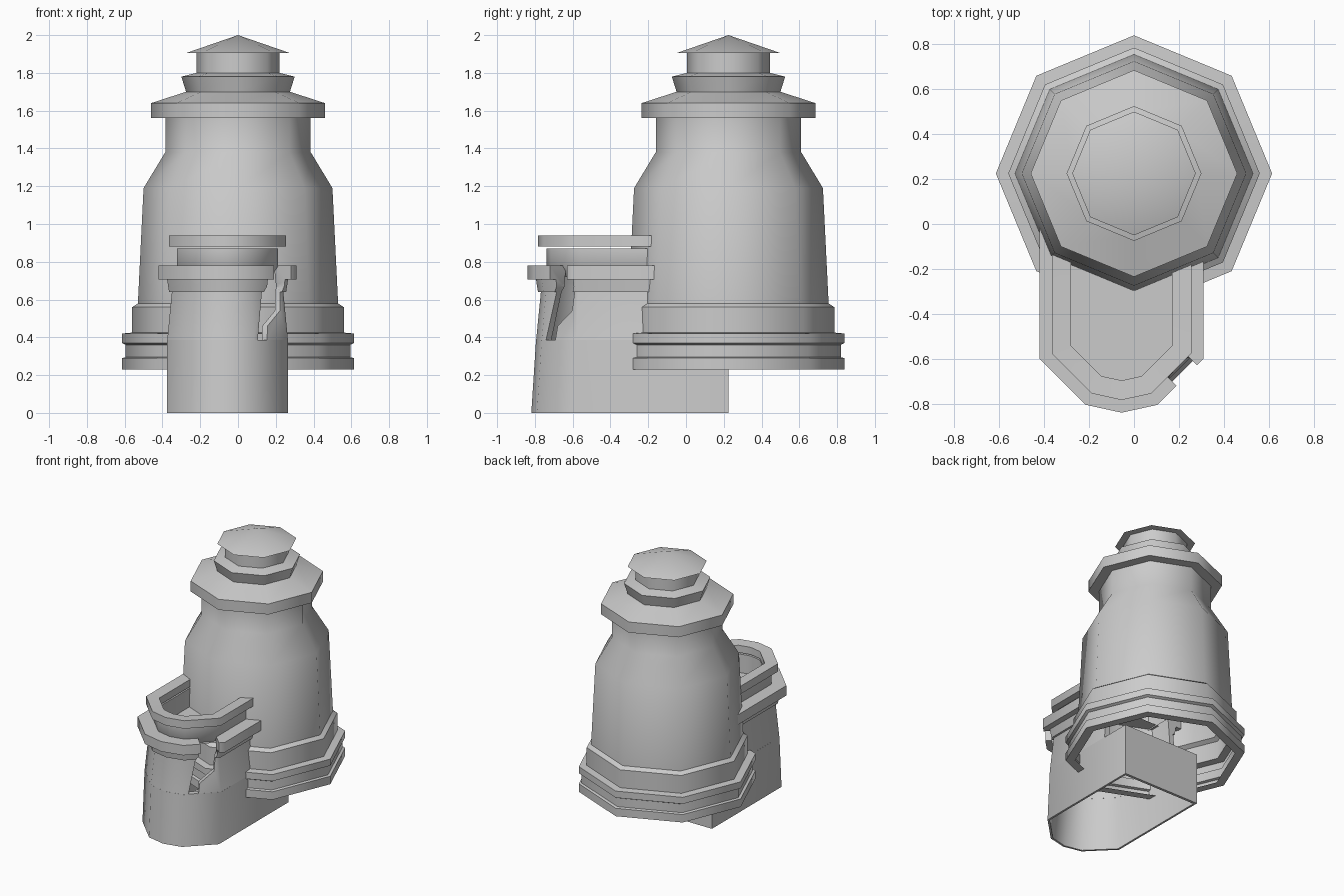
import bpy, bmesh
from math import cos, sin, tau, radians
from mathutils import Vector

cube = bpy.data.objects.get("Cube")
if cube:
    bpy.data.objects.remove(cube)

stone = bpy.data.materials.new("pale grey stone")
stone.use_nodes = True
GREY = (0.6, 0.6, 0.6, 1)
stone.diffuse_color = GREY
stone.node_tree.nodes["Principled BSDF"].inputs["Base Color"].default_value = GREY


def make(name, bm):
    bmesh.ops.recalc_face_normals(bm, faces=bm.faces)
    mesh = bpy.data.meshes.new(name)
    bm.to_mesh(mesh)
    bm.free()
    mesh.materials.append(stone)
    ob = bpy.data.objects.new(name, mesh)
    bpy.context.collection.objects.link(ob)
    return ob


def activate(ob):
    bpy.ops.object.select_all(action='DESELECT')
    ob.select_set(True)
    bpy.context.view_layer.objects.active = ob


def lathe(name, profile, sides=8, centre_y=0.225):
    """Turn an (r, z) profile into an eight-sided shell."""
    bm = bmesh.new()
    rings = []
    for r, z in profile:
        if r == 0:
            rings.append([bm.verts.new((0, centre_y, z))] * sides)
        else:
            rings.append([bm.verts.new((r * cos(tau * i / sides), centre_y + r * sin(tau * i / sides), z))
                          for i in range(sides)])
    for a, b in zip(rings, rings[1:]):
        for i in range(sides):
            j = (i + 1) % sides
            bm.faces.new(list(dict.fromkeys((a[i], a[j], b[j], b[i]))))
    return make(name, bm)


def bay_outline(inset, back):
    """Bay plan: two straight sides and a faceted nose, mitred inward."""
    half = [(-0.365, back), (-0.365, -0.6), (-0.16, -0.805)]
    plan = half + [(0, -0.84)] + [(-x, y) for x, y in reversed(half)]
    pts = [Vector(p) for p in plan]
    normals = []
    for a, b in zip(pts, pts[1:]):
        d = (b - a).normalized()
        normals.append(Vector((-d.y, d.x)))
    out = []
    for i, p in enumerate(pts):
        n0, n1 = normals[max(i - 1, 0)], normals[min(i, len(normals) - 1)]
        out.append(p + (n0 + n1) * inset / (1 + n0.dot(n1)) + Vector((-0.055, 0)))
    return out


def sweep_bay(name, section, back=0.0):
    """Sweep a closed (inset, z) section round the bay plan."""
    bm = bmesh.new()
    loops = [[bm.verts.new((p.x, p.y, z)) for p in bay_outline(d, back)] for d, z in section]
    n = len(loops)
    for k in range(n):
        a, b = loops[k], loops[(k + 1) % n]
        for i in range(len(a) - 1):
            bm.faces.new((a[i], a[i + 1], b[i + 1], b[i]))
    for end in (0, -1):
        bm.faces.new([l[end] for l in loops])
    return make(name, bm)


# Tower
parts = [lathe("tower_body", [
    (0.55, 0.23), (0.615, 0.23), (0.615, 0.29), (0.595, 0.295), (0.595, 0.36), (0.615, 0.37),
    (0.615, 0.42), (0.56, 0.425), (0.56, 0.56), (0.53, 0.58), (0.5, 1.19), (0.385, 1.38), (0.385, 1.58)])]
parts.append(lathe("tower_cornice", [
    (0.38, 1.56), (0.46, 1.56), (0.46, 1.64), (0.275, 1.7), (0.3, 1.78), (0.22, 1.8), (0.22, 1.91)]))
parts.append(lathe("tower_cap", [(0.215, 1.905), (0.275, 1.905), (0, 2.0)]))

# Bay
base = sweep_bay("bay_base", [(0.045, 0), (0.045, 0.385), (0.085, 0.385), (0.06, 0)], 0.225)
for v in base.data.vertices:
    if v.co.z < 0.01 and v.co.y < -0.5:
        v.co.y -= 0.025
wall = sweep_bay("bay_wall", [(0.045, 0.38), (0.07, 0.64), (0.07, 0.68), (0.11, 0.68), (0.085, 0.38)])
ledge = sweep_bay("bay_ledge", [(0.055, 0.64), (0.045, 0.705), (0, 0.705), (0, 0.78), (0.12, 0.78), (0.105, 0.64)])
parts += [base, wall, ledge]
parts.append(sweep_bay("bay_parapet", [(0.098, 0.775), (0.098, 0.87), (0.14, 0.87), (0.14, 0.72)]))
parts.append(sweep_bay("bay_rim", [(0.055, 0.88), (0.055, 0.94), (0.14, 0.935), (0.14, 0.88)]))

# Floor inside the bay
bm = bmesh.new()
bm.faces.new([bm.verts.new((p.x, p.y, 0.73)) for p in bay_outline(0.11, -0.1)])
parts.append(make("bay_floor", bm))

# Back wall of the bay base
bm = bmesh.new()
bmesh.ops.create_cube(bm, size=1)
for v in bm.verts:
    v.co = (v.co.x * 0.64 - 0.055, 0.215 + v.co.y * 0.02, 0.1925 + v.co.z * 0.385)
parts.append(make("bay_back_wall", bm))

# Ragged breach through the left-hand nose facet
breach = [(-0.45, 0.387), (-0.38, 0.387), (-0.37, 0.46), (-0.27, 0.54), (-0.26, 0.64),
          (-0.247, 0.67), (-0.247, 0.8), (-0.375, 0.8), (-0.375, 0.67), (-0.395, 0.64)]
along, out = Vector((1, 1, 0)).normalized(), Vector((1, -1, 0)).normalized()
bm = bmesh.new()
near, far = [[bm.verts.new(along * s + out * t + Vector((0, 0, z))) for s, z in breach] for t in (0.42, 0.8)]
bm.faces.new(near)
bm.faces.new(far)
for i in range(len(breach)):
    j = (i + 1) % len(breach)
    bm.faces.new((near[i], near[j], far[j], far[i]))
cutter = make("breach_cutter", bm)
cutter.hide_render = True
for ob in (wall, ledge):
    activate(ob)
    mod = ob.modifiers.new("breach", 'BOOLEAN')
    mod.operation = 'DIFFERENCE'
    mod.solver = 'EXACT'
    mod.object = cutter
    bpy.ops.object.modifier_apply(modifier=mod.name)
bpy.data.objects.remove(cutter)

for ob in parts:
    activate(ob)
    bpy.ops.object.shade_smooth_by_angle(angle=radians(50))
